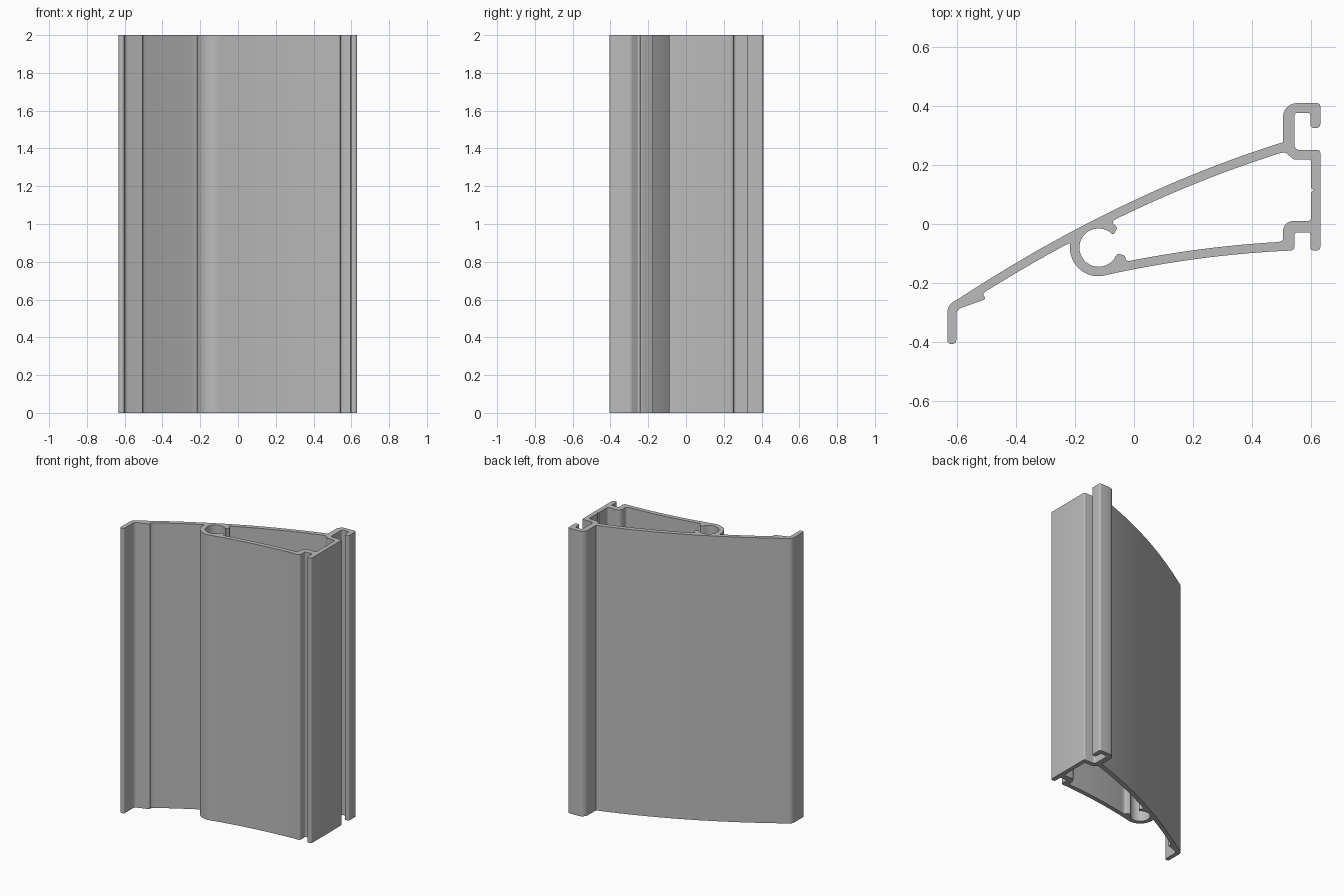
import bpy, bmesh, math
from mathutils import Vector

cube = bpy.data.objects.get("Cube")
if cube:
    bpy.data.objects.remove(cube, do_unlink=True)

HEIGHT = 2.0
SKIN, FLOOR = 0.034, 0.031          # wall thicknesses
BORE = Vector((-0.12, -0.08))       # centre of the screw channel


def skin(x):
    """Outer face of the long curved wall."""
    return 0.08 + 0.4686 * x - 0.155 * x * x


def floor(x):
    """Outer face of the short curved wall."""
    t = x + 0.1
    return -0.174 + 0.222 * t - 0.141 * t * t


def sweep(func, a, b, offset=0.0, n=20):
    xs = [a + (b - a) * i / n for i in range(n + 1)]
    return [(x, func(x) + offset, 0) for x in xs]


def arc(radius, start, end, n=28):
    angles = [math.radians(start + (end - start) * i / n) for i in range(n + 1)]
    return [(BORE.x + radius * math.cos(a), BORE.y + radius * math.sin(a), 0)
            for a in angles]


def fillet(points, n=6):
    """Round every (x, y, radius) corner whose radius is not zero."""
    out = []
    for i, (x, y, r) in enumerate(points):
        p = Vector((x, y))
        if r == 0:
            out.append(p)
            continue
        u = Vector(points[i - 1][:2]) - p
        v = Vector(points[(i + 1) % len(points)][:2]) - p
        half = u.angle(v) / 2
        d = min(r / math.tan(half), u.length * 0.49, v.length * 0.49)
        u.normalize()
        v.normalize()
        centre = p + (u + v).normalized() * d / math.cos(half)
        a, b = p + u * d - centre, p + v * d - centre
        turn = a.angle_signed(b)
        for k in range(n + 1):
            t = turn * k / n
            c, s = math.cos(-t), math.sin(-t)
            out.append(centre + Vector((a.x * c - a.y * s, a.x * s + a.y * c)))
    return out


# Outside of the section: lip, long wall, hooked slot, flat side, short wall, bore
outer = [(-0.632, -0.406, .012), (-0.632, -0.275, .045)]
outer += sweep(skin, -0.59, 0.505)
outer += [(0.505, 0.409, .045), (0.631, 0.409, .01), (0.631, 0.325, .013),
          (0.597, 0.325, .013), (0.597, 0.376, .008), (0.544, 0.376, .008),
          (0.544, 0.251, .015), (0.631, 0.251, .01),
          (0.631, -0.09, .012), (0.597, -0.09, .012), (0.597, -0.029, .006),
          (0.543, -0.029, .01), (0.543, -0.089, .012)]
outer += sweep(floor, 0.52, -0.09)
outer += arc(0.097, -83, -185)
outer += [(-0.216, -0.064, .01)]
outer += sweep(skin, -0.235, -0.505, -SKIN)
outer += [(-0.511, -0.24, 0), (-0.501, -0.254, .006), (-0.515, -0.259, 0),
          (-0.602, -0.29, .025), (-0.602, -0.406, .012)]

# Hollow chamber, joined to the bore through the gap between two hooks
inner = arc(0.065, 47, 335)
inner += [(-0.053, -0.1, .008), (-0.03, -0.108, .008), (-0.027, -0.124, .006)]
inner += sweep(floor, -0.015, 0.485, FLOOR)
inner += [(0.505, -0.058, .012), (0.505, 0.01, .04), (0.6, 0.01, .012),
          (0.6, 0.107, 0), (0.608, 0.115, 0), (0.6, 0.123, 0),
          (0.6, 0.219, .01), (0.54, 0.219, .015), (0.512, 0.243, .015)]
inner += sweep(skin, 0.495, -0.06, -SKIN)
inner += [(-0.075, 0.008, .006), (-0.056, -0.014, .009), (-0.07, -0.036, .006)]

# Extrude the closed section upward
bm = bmesh.new()
caps = {0: [], 1: []}
for loop in (fillet(outer), fillet(inner)):
    rings = [[bm.verts.new((p.x, p.y, z)) for p in loop] for z in (0, HEIGHT)]
    for i in range(len(loop)):
        j = (i + 1) % len(loop)
        bm.faces.new((rings[0][i], rings[0][j], rings[1][j], rings[1][i]))
        for level in (0, 1):
            caps[level].append(bm.edges.get((rings[level][i], rings[level][j])))
for edges in caps.values():
    bmesh.ops.triangle_fill(bm, edges=edges, use_beauty=True, normal=(0, 0, 1))
bmesh.ops.recalc_face_normals(bm, faces=bm.faces[:])

mesh = bpy.data.meshes.new("extruded_profile")
bm.to_mesh(mesh)
bm.free()
profile = bpy.data.objects.new("extruded_profile", mesh)
bpy.context.collection.objects.link(profile)

# Plain grey metal
GREY = (0.5, 0.5, 0.5, 1)
mat = bpy.data.materials.new("grey_metal")
mat.use_nodes = True
mat.diffuse_color = GREY
for node in mat.node_tree.nodes:
    if node.type == 'BSDF_PRINCIPLED':
        node.inputs["Base Color"].default_value = GREY
mesh.materials.append(mat)

bpy.ops.object.select_all(action='DESELECT')
profile.select_set(True)
bpy.context.view_layer.objects.active = profile
bpy.ops.object.shade_smooth_by_angle(angle=math.radians(30))
